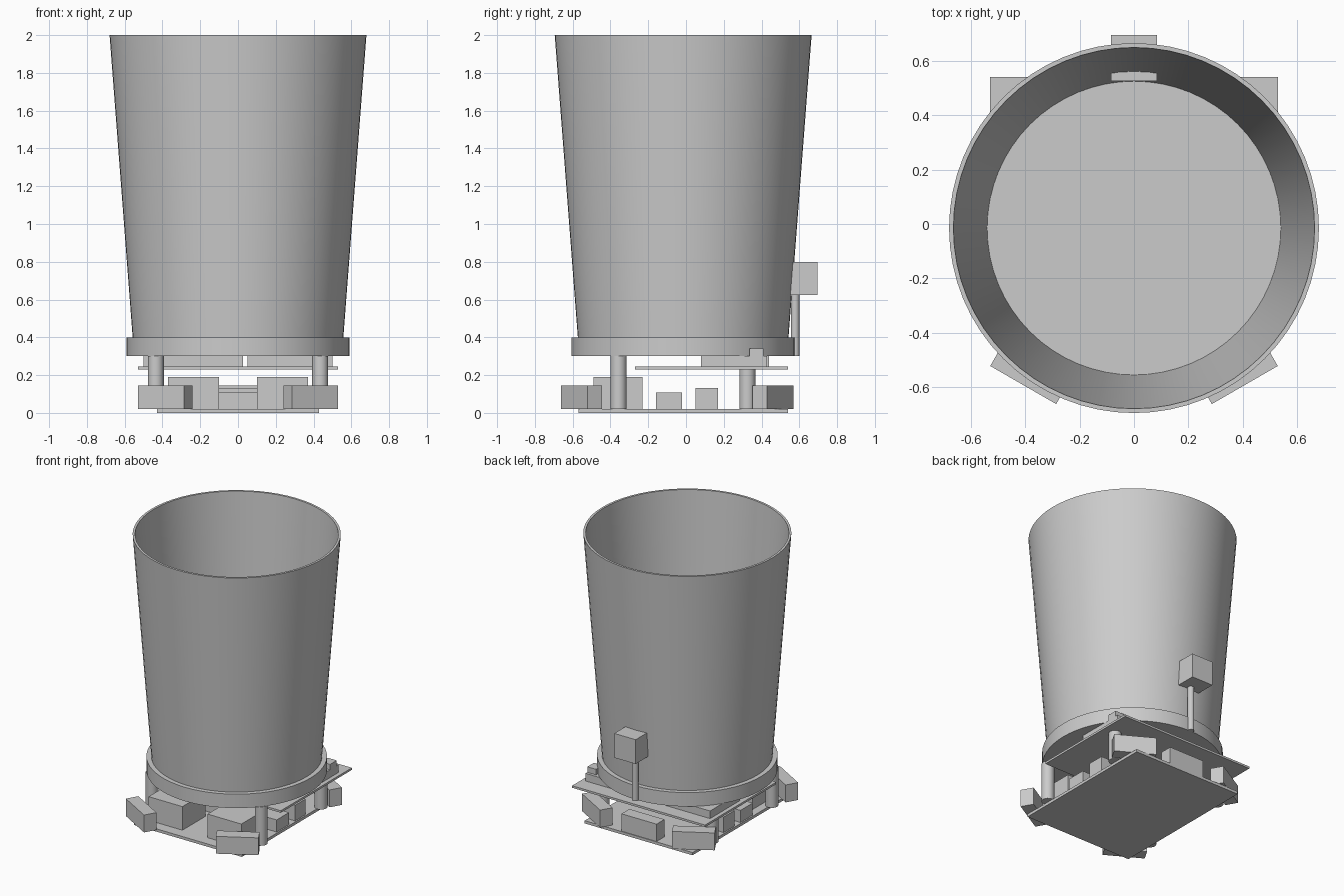
import bpy, bmesh, math
from mathutils import Matrix

if "Cube" in bpy.data.objects:
    bpy.data.objects.remove(bpy.data.objects["Cube"])

GREY = (0.6, 0.6, 0.6, 1.0)
grey = bpy.data.materials.new("plain_grey")
grey.use_nodes = True
grey.diffuse_color = GREY
grey.node_tree.nodes["Principled BSDF"].inputs["Base Color"].default_value = GREY

CUP_Y = -0.015


def finish(name, bm, smooth=False):
    bmesh.ops.recalc_face_normals(bm, faces=bm.faces)
    mesh = bpy.data.meshes.new(name)
    bm.to_mesh(mesh)
    bm.free()
    mesh.materials.append(grey)
    obj = bpy.data.objects.new(name, mesh)
    bpy.context.collection.objects.link(obj)
    if smooth:
        bpy.ops.object.select_all(action="DESELECT")
        obj.select_set(True)
        bpy.context.view_layer.objects.active = obj
        bpy.ops.object.shade_smooth_by_angle(angle=math.radians(30))
    return obj


def box(name, x, y, z, turn=0):
    """Box from (low, high) ranges, turned about its own centre."""
    spans = (x, y, z)
    centre = [(a + b) / 2 for a, b in spans]
    size = [b - a for a, b in spans]
    bm = bmesh.new()
    bmesh.ops.create_cube(bm, size=1, matrix=Matrix.Translation(centre)
                          @ Matrix.Rotation(math.radians(turn), 4, "Z")
                          @ Matrix.Diagonal((*size, 1)))
    return finish(name, bm)


def post(name, x, y, z0, z1, radius):
    bm = bmesh.new()
    bmesh.ops.create_cone(bm, cap_ends=True, segments=24, radius1=radius,
                          radius2=radius, depth=z1 - z0,
                          matrix=Matrix.Translation((x, y, (z0 + z1) / 2)))
    return finish(name, bm, True)


def lathe(name, profile, steps=64):
    """Spin a radius/height profile around the bin axis."""
    bm = bmesh.new()
    verts = [bm.verts.new((r, CUP_Y, z)) for r, z in profile]
    edges = [bm.edges.new(pair) for pair in zip(verts, verts[1:])]
    bmesh.ops.spin(bm, geom=verts + edges, cent=(0, CUP_Y, 0), axis=(0, 0, 1),
                   angle=math.tau, steps=steps)
    bmesh.ops.remove_doubles(bm, verts=bm.verts, dist=0.0005)
    return finish(name, bm, True)


# Tapered open bin and the collar that holds it
lathe("bin", [(0, 0.3), (0.55, 0.3), (0.68, 2.0), (0.664, 2.0), (0.54, 0.31), (0, 0.31)])
lathe("collar", [(0.545, 0.3), (0.59, 0.3), (0.59, 0.4), (0.555, 0.4)])

# Two decks
box("lower_deck", (-0.43, 0.43), (-0.57, 0.54), (0, 0.02))
box("upper_deck", (-0.53, 0.53), (-0.27, 0.54), (0.23, 0.245))

# Mirrored parts: corner sensors, motors and support posts
for side, label in ((1, "left"), (-1, "right")):
    x = side * 0.385
    span = (x - 0.14, x + 0.14)
    box(f"front_{label}_sensor", span, (-0.598, -0.508), (0.02, 0.145), side * 30)
    box(f"back_{label}_sensor", span, (0.415, 0.505), (0.02, 0.145), -side * 30)
    motor = sorted((side * 0.1, side * 0.37))
    box(f"{label}_motor", motor, (-0.49, -0.23), (0.02, 0.19))
    post(f"front_{label}_post", side * 0.435, -0.357, 0.02, 0.3, 0.042)
    post(f"back_{label}_post", side * 0.435, 0.325, 0.02, 0.23, 0.042)

# Parts on the lower deck
box("back_middle_sensor", (-0.14, 0.14), (0.445, 0.535), (0.02, 0.145))
box("front_crossbar", (-0.42, 0.42), (-0.16, -0.02), (0.02, 0.107))
box("back_crossbar", (-0.42, 0.42), (0.05, 0.17), (0.02, 0.132))

# Parts on the upper deck
box("battery", (-0.5, 0.027), (0.1, 0.44), (0.245, 0.3))
box("control_board", (0.05, 0.5), (0.08, 0.43), (0.245, 0.3))
box("connector", (0.43, 0.5), (0.335, 0.41), (0.245, 0.34))

# Camera on its mast
post("camera_mast", 0, 0.578, 0.3, 0.63, 0.022)
box("camera", (-0.085, 0.085), (0.525, 0.695), (0.625, 0.8))
